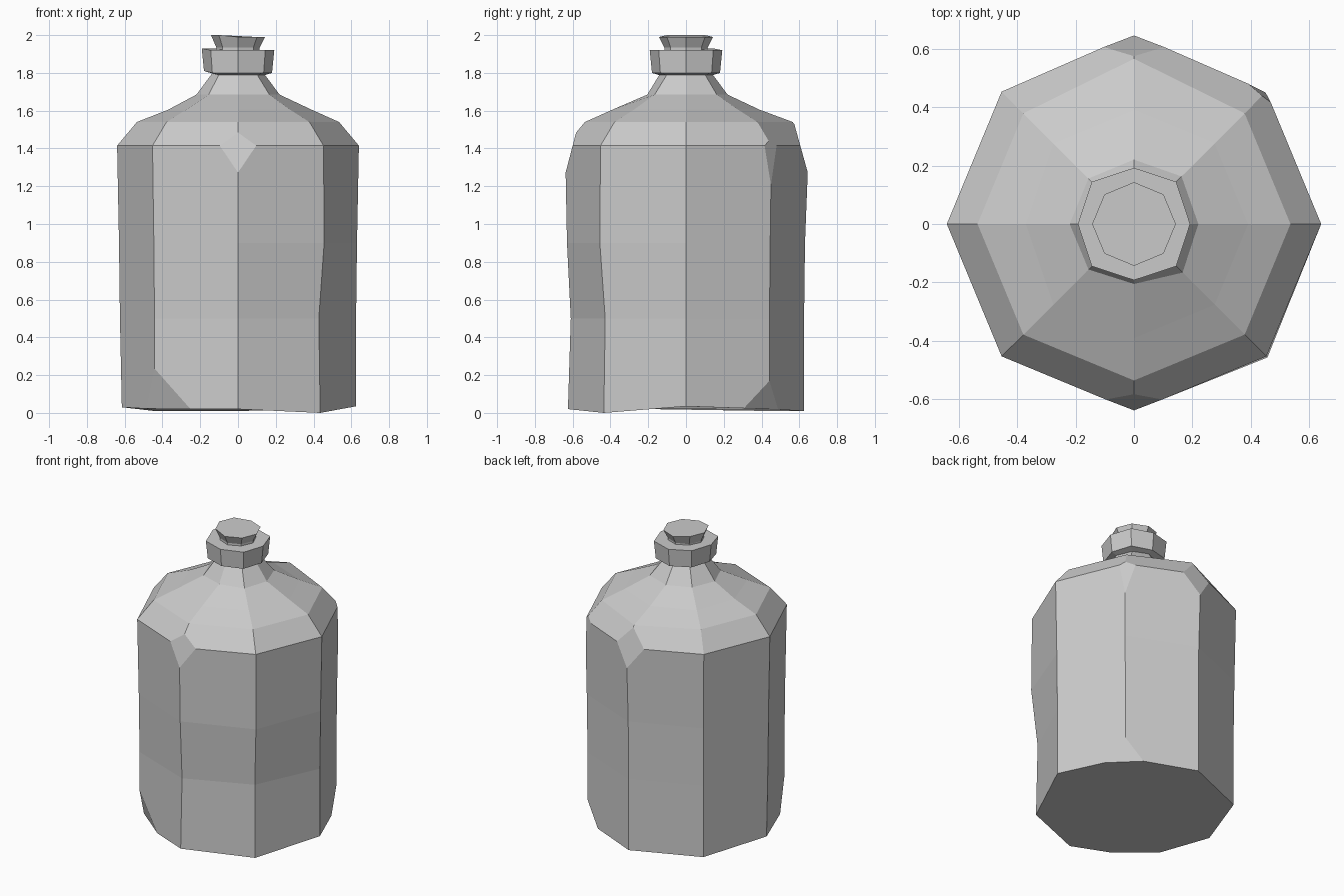
import bpy, bmesh
from math import cos, sin, radians
from mathutils import Vector

if "Cube" in bpy.data.objects:
    bpy.data.objects.remove(bpy.data.objects["Cube"], do_unlink=True)

grey = bpy.data.materials.new("plain grey")
grey.use_nodes = True
grey.diffuse_color = (0.6, 0.6, 0.6, 1)
grey.node_tree.nodes["Principled BSDF"].inputs["Base Color"].default_value = (0.6, 0.6, 0.6, 1)

SIDES = 8


def loft(profile, tweak=None):
    """Octagonal loft through (z, radius) rings with closed ends."""
    bm = bmesh.new()
    rings = []
    for level, (z, r) in enumerate(profile):
        ring = []
        for i in range(SIDES):
            a = radians(i * 360 / SIDES)
            dr, dz = tweak(level, i) if tweak else (0, 0)
            ring.append(bm.verts.new(((r + dr) * cos(a), (r + dr) * sin(a), z + dz)))
        rings.append(ring)
    for low, high in zip(rings, rings[1:]):
        for i in range(SIDES):
            j = (i + 1) % SIDES
            bm.faces.new((low[i], low[j], high[j], high[i]))
    bm.faces.new(rings[0][::-1])
    bm.faces.new(rings[-1])
    bmesh.ops.recalc_face_normals(bm, faces=bm.faces)
    return bm


def chip(bm, a, b, c):
    """Slice off a corner along the plane through three points."""
    a, b, c = Vector(a), Vector(b), Vector(c)
    n = (b - a).cross(c - a).normalized()
    if n.dot(a - Vector((0, 0, 0.9))) < 0:
        n.negate()
    geom = bm.verts[:] + bm.edges[:] + bm.faces[:]
    bmesh.ops.bisect_plane(bm, geom=geom, plane_co=a, plane_no=n, clear_outer=True)
    bmesh.ops.holes_fill(bm, edges=[e for e in bm.edges if e.is_boundary], sides=0)
    bmesh.ops.recalc_face_normals(bm, faces=bm.faces)


def finish(name, bm):
    mesh = bpy.data.meshes.new(name)
    bm.to_mesh(mesh)
    bm.free()
    mesh.materials.append(grey)
    obj = bpy.data.objects.new(name, mesh)
    bpy.context.collection.objects.link(obj)


# Bottle body: uneven base, worn front edges, sloping shoulder and neck
BASE_LIFT = (0.035, 0.02, 0.01, 0.01, 0.03, 0.02, 0.02, 0)
WEAR = {(1, 7): -0.02, (2, 7): 0.015, (1, 6): -0.015, (0, 4): -0.01,
        (0, 7): -0.01, (3, 2): 0.01, (4, 2): 0.03, (5, 4): -0.02,
        (6, 7): 0.015, (6, 1): 0.01, (6, 6): -0.015}


def body_wear(level, i):
    return WEAR.get((level, i), 0), BASE_LIFT[i] if level == 0 else 0


body = loft([(0, 0.625), (0.5, 0.625), (0.9, 0.63), (1.415, 0.64), (1.54, 0.535),
             (1.605, 0.39), (1.685, 0.22), (1.8, 0.135)], body_wear)

# Chipped corners on the shoulder
chip(body, (0, -0.63, 1.3), (-0.1, -0.6, 1.415), (0.1, -0.6, 1.415))
chip(body, (0, 0.637, 1.3), (-0.1, 0.605, 1.415), (0.1, 0.605, 1.415))
chip(body, (0.45, 0.45, 1.2), (0.39, 0.48, 1.415), (0.475, 0.41, 1.415))

# Chipped corners on the base
chip(body, (-0.443, -0.443, 0.24), (-0.24, -0.53, 0.02), (-0.5, -0.32, 0.02))
chip(body, (0.442, 0.442, 0.17), (0.33, 0.49, 0.02), (0.52, 0.28, 0.02))
finish("bottle_body", body)

# Collar around the mouth
finish("neck_collar", loft([(1.785, 0.13), (1.8, 0.18), (1.92, 0.192)],
       lambda level, i: (0.012 if i % 2 and level else 0, 0.01 if i in (3, 4) else 0)))

# Flared stopper
finish("stopper", loft([(1.88, 0.115), (1.935, 0.115), (1.99, 0.143)],
       lambda level, i: (0, 0.01 if level == 2 and i in (3, 4, 5) else 0)))
